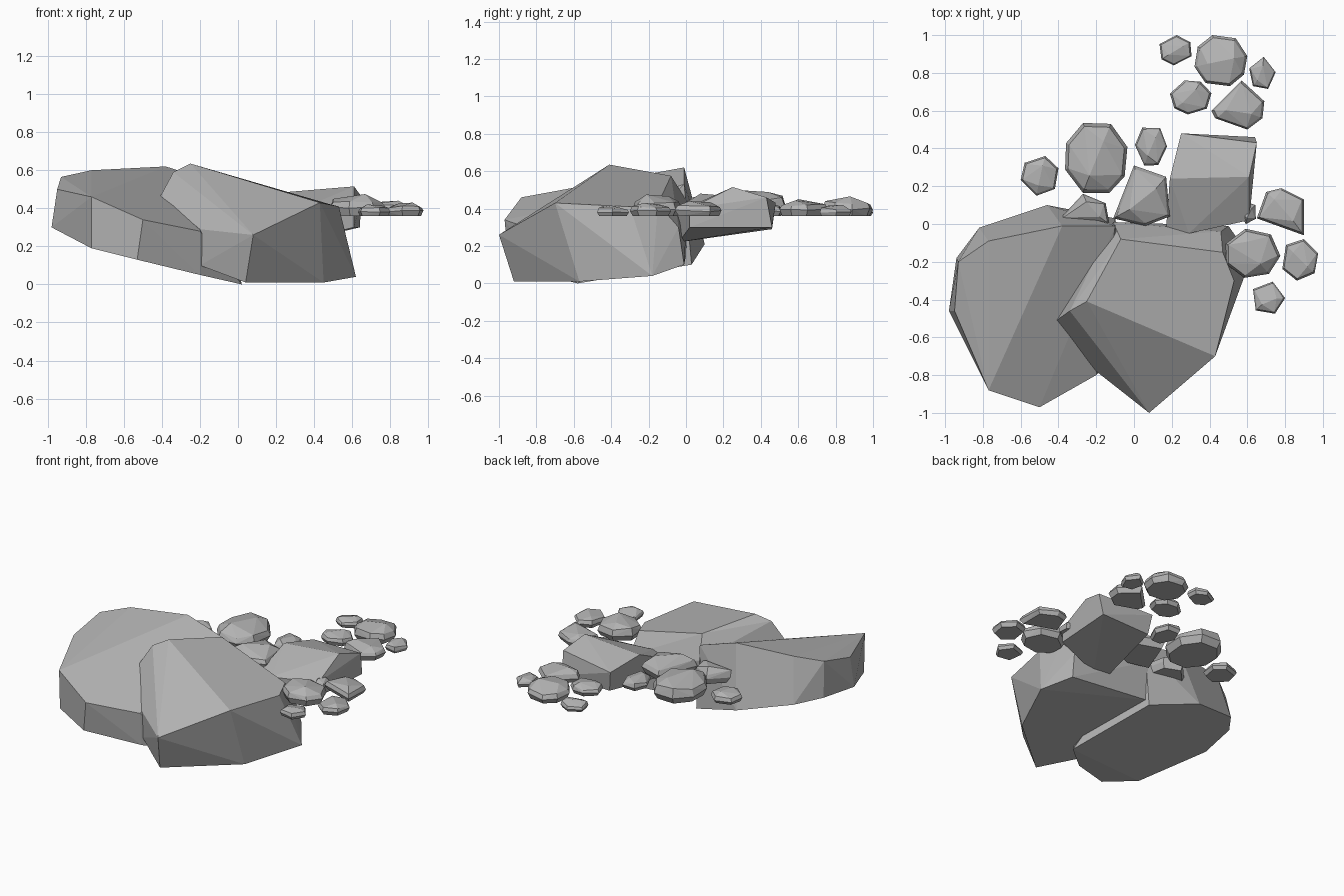
import bpy
import bmesh
import random
from math import cos, sin, tau, radians
from mathutils import Vector

default_cube = bpy.data.objects.get("Cube")
if default_cube:
    bpy.data.objects.remove(default_cube, do_unlink=True)

random.seed(4)

# One plain grey stone colour for everything
stone = bpy.data.materials.new("grey stone")
stone.use_nodes = True
stone_colour = (.45, .45, .45, 1)
stone.diffuse_color = stone_colour
stone.node_tree.nodes["Principled BSDF"].inputs["Base Color"].default_value = stone_colour


def faceted_rock(name, corners):
    """Wrap corner points in a convex, flat-faced stone."""
    bm = bmesh.new()
    for corner in corners:
        bm.verts.new(corner)
    hull = bmesh.ops.convex_hull(bm, input=bm.verts[:])
    unused = {v for v in hull["geom_interior"] + hull["geom_unused"]
              if isinstance(v, bmesh.types.BMVert)}
    bmesh.ops.delete(bm, geom=list(unused), context="VERTS")
    # Merge nearly coplanar triangles into broad facets
    bmesh.ops.dissolve_limit(bm, angle_limit=radians(3),
                             verts=bm.verts[:], edges=bm.edges[:])
    bmesh.ops.recalc_face_normals(bm, faces=bm.faces[:])
    mesh = bpy.data.meshes.new(name)
    bm.to_mesh(mesh)
    bm.free()
    mesh.materials.append(stone)
    rock = bpy.data.objects.new(name, mesh)
    bpy.context.collection.objects.link(rock)
    return rock


def round_outline(centre, radii, sides, turn):
    """Slightly irregular polygon stretched to fill its bounding box."""
    points = []
    for i in range(sides):
        angle = radians(turn) + tau * (i + random.uniform(-.12, .12)) / sides
        points.append(Vector((cos(angle), sin(angle))))
    low = [min(p[axis] for p in points) for axis in range(2)]
    high = [max(p[axis] for p in points) for axis in range(2)]
    return [[centre[axis] + radii[axis]
             * (2 * (p[axis] - low[axis]) / (high[axis] - low[axis]) - 1)
             for axis in range(2)] for p in points]


def stone_corners(outline, top, base=.36):
    """Narrowed foot, steep walls, uneven shoulder and an off-centre ridge."""
    points = [Vector(p) for p in outline]
    middle = sum(points, Vector((0, 0))) / len(points)
    height = top - base
    corners = []
    for level, width, wobble in ((0, .86, 0), (.35, 1, .06), (.68, .9, .12)):
        for p in points:
            x, y = middle.lerp(p, width)
            lift = level + random.uniform(-wobble, wobble)
            corners.append((x, y, base + height * lift))
    # Two ridge points give broad, tilted crown facets
    start = random.randrange(len(points))
    for step in (0, len(points) // 2):
        x, y = middle.lerp(points[(start + step) % len(points)], .5)
        corners.append((x, y, top - height * .08 * (step > 0)))
    return corners


# Large left boulder: upper rim, then the sloping underside
left_top = [
    (-.95, -.46, .5), (-.93, -.2, .565), (-.77, -.09, .6), (-.38, -.01, .62),
    (-.1, -.01, .53), (-.77, -.88, .46), (-.5, -.97, .34), (-.2, -.8, .28),
]
left_bottom = [
    (-.98, -.46, .3), (-.77, -.87, .19), (-.53, -.95, .13), (-.2, -.78, .05),
    (-.94, -.18, .32), (-.82, -.02, .3), (-.46, .1, .21), (-.1, .03, .1),
    (.02, -.58, 0),
]
faceted_rock("left_boulder", left_top + left_bottom)

# Large front boulder: ridged cap, back shoulder, then its base
front_top = [
    (-.25, -.41, .635), (-.34, -.46, .59), (-.41, -.51, .46), (-.07, -.08, .575),
    (.47, -.15, .425), (.53, -.3, .41), (.43, -.7, .43), (.08, -1, .26),
    (-.2, -.78, .29), (-.11, .01, .43), (.46, -.04, .3),
]
front_bottom = [
    (-.2, -.77, .1), (.04, -.92, .01), (.45, -.57, .01), (.62, -.18, .04),
    (.5, -.01, .1), (-.1, 0, .15), (-.3, -.45, .2),
]
faceted_rock("front_boulder", front_top + front_bottom)

# Middle boulder: raised cap over a tilted, undercut keel
middle_top = [
    (.25, .48, .43), (.65, .43, .46), (.61, .25, .515), (.19, .24, .48),
    (.17, -.02, .36), (.29, -.05, .38), (.61, .02, .4),
]
middle_bottom = [
    (.64, .46, .3), (.27, .46, .29), (.61, .02, .3), (.3, -.04, .22),
    (.2, 0, .23),
]
faceted_rock("middle_boulder", middle_top + middle_bottom)

# Angular stones, each from its own ground outline and crown height
angular_stones = [
    ([(-.11, .03), (0, .31), (.17, .25), (.19, .04), (.06, -.01)], .48),
    ([(-.39, .03), (-.27, .16), (-.15, .11), (-.13, 0)], .47),
    ([(.41, .6), (.57, .76), (.69, .65), (.68, .56), (.6, .5), (.43, .56)], .45),
    ([(.65, .03), (.7, .17), (.78, .19), (.9, .13), (.9, -.06)], .44),
]
for number, (outline, top) in enumerate(angular_stones, start=1):
    faceted_rock(f"angular_stone_{number}", stone_corners(outline, top))

# Rounded pebbles: centre, radii, side count, turn and crown height
pebbles = [
    ((-.2, .35), (.165, .185), 8, 20, .5),
    ((.46, .865), (.14, .135), 8, 15, .465),
    ((.63, -.155), (.145, .13), 7, 0, .475),
    ((.22, .92), (.085, .08), 6, 30, .42),
    ((.68, .8), (.07, .085), 5, 85, .42),
    ((.3, .67), (.11, .09), 7, 10, .43),
    ((.09, .41), (.085, .1), 6, 0, .43),
    ((-.5, .255), (.1, .105), 6, 15, .43),
    ((.88, -.19), (.095, .11), 6, 20, .43),
    ((.715, -.39), (.085, .085), 5, 75, .42),
    ((.6, .06), (.045, .06), 5, 40, .42),
]
for number, (*footprint, top) in enumerate(pebbles, start=1):
    faceted_rock(f"pebble_{number}", stone_corners(round_outline(*footprint), top))
